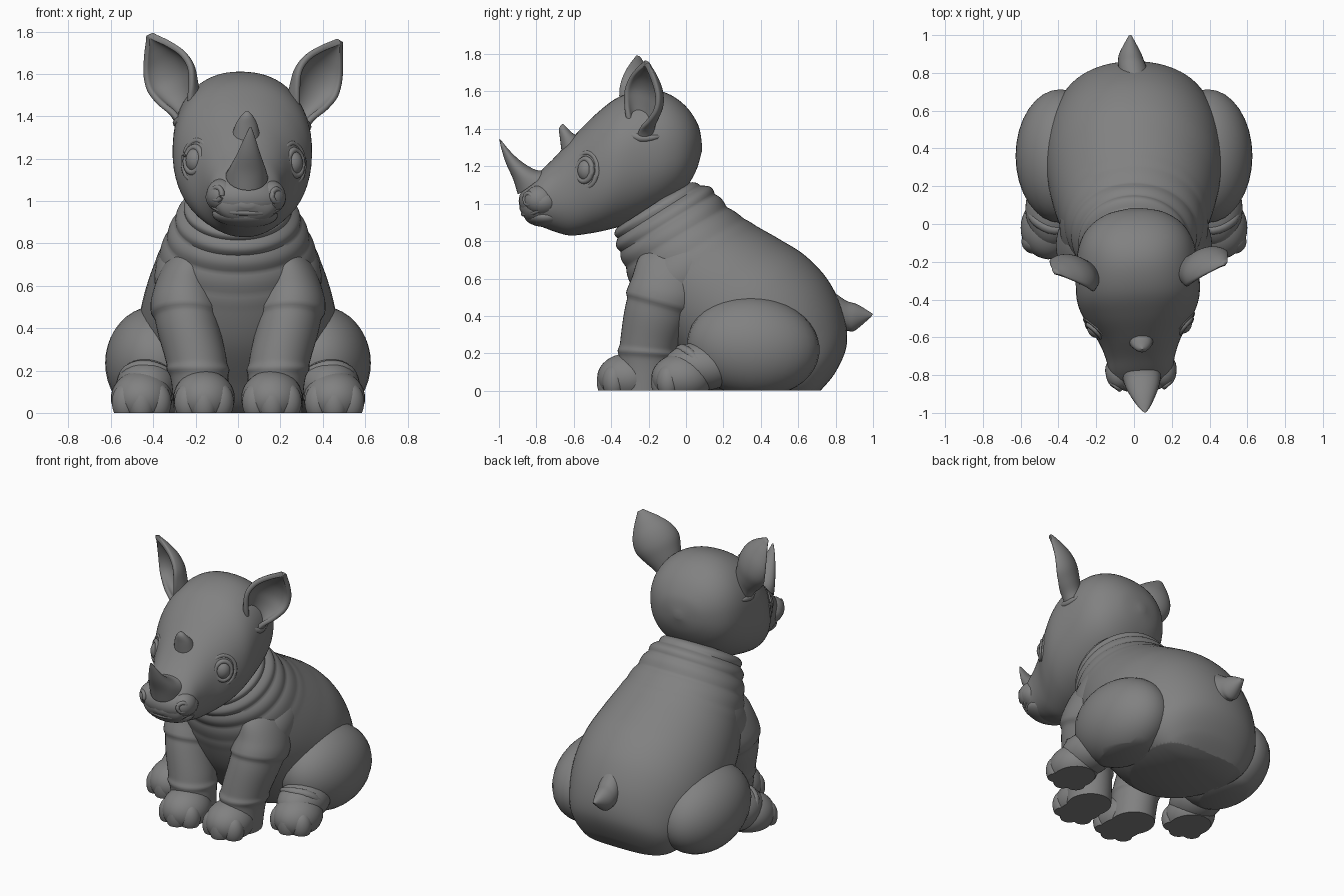
import bpy, bmesh, math
from math import sin, cos, pi, radians, exp
from mathutils import Vector, Matrix

old = bpy.data.objects.get("Cube")
if old:
    bpy.data.objects.remove(old)

GREY = (0.22, 0.22, 0.22, 1)
skin = bpy.data.materials.new("grey clay")
skin.use_nodes = True
skin.diffuse_color = GREY
skin.node_tree.nodes["Principled BSDF"].inputs["Base Color"].default_value = GREY

# Head parts share a slight turn and roll
NECK = Vector((0, -0.25, 1.2))
HEAD = (Matrix.Translation(NECK + Vector((0.015, 0, 0))) @ Matrix.Rotation(radians(3), 4, 'Z')
        @ Matrix.Rotation(radians(1.8), 4, 'Y') @ Matrix.Translation(-NECK))


def finish(name, bm, head=False):
    """Cut at the floor, shade and link the part."""
    if head:
        bm.transform(HEAD)
    cut = bmesh.ops.bisect_plane(bm, geom=bm.verts[:] + bm.edges[:] + bm.faces[:],
                                 plane_co=(0, 0, 0), plane_no=(0, 0, -1), clear_outer=True)
    edges = [e for e in cut["geom_cut"] if isinstance(e, bmesh.types.BMEdge)]
    if edges:
        bmesh.ops.edgenet_fill(bm, edges=edges)
    bmesh.ops.recalc_face_normals(bm, faces=bm.faces[:])
    me = bpy.data.meshes.new(name)
    bm.to_mesh(me)
    bm.free()
    me.materials.append(skin)
    ob = bpy.data.objects.new(name, me)
    bpy.context.collection.objects.link(ob)
    bpy.ops.object.select_all(action='DESELECT')
    ob.select_set(True)
    bpy.context.view_layer.objects.active = ob
    bpy.ops.object.shade_smooth_by_angle(angle=radians(50))
    return ob


def spline(rows, t):
    """Catmull-Rom sample of a list of equal-length rows."""
    i = min(int(t), len(rows) - 2)
    f = t - i
    a, b, c, d = (rows[max(0, min(len(rows) - 1, i + k))] for k in (-1, 0, 1, 2))
    return [0.5 * (2 * q + (r - p) * f + (2 * p - 5 * q + 4 * r - s) * f * f
                   + (3 * q - p - 3 * r + s) * f ** 3) for p, q, r, s in zip(a, b, c, d)]


def loft(name, rows, head=False, side=1, square=1.0, steps=6, ripple=None, n=40):
    """Skin oval sections; each row is x, y1, z1, y2, z2, half width."""
    bm = bmesh.new()
    rings = []
    for k in range((len(rows) - 1) * steps + 1):
        t = k / steps
        x, y1, z1, y2, z2, w = spline(rows, t)
        s = ripple(t) if ripple else 1
        mid = Vector((x * side, (y1 + y2) / 2, (z1 + z2) / 2))
        half = Vector((0, y1 - y2, z1 - z2)) / 2
        ring = []
        for j in range(n):
            c, q = cos(2 * pi * j / n), sin(2 * pi * j / n)
            c, q = (math.copysign(abs(v) ** square, v) for v in (c, q))
            ring.append(bm.verts.new(mid + s * (half * c + Vector((w * q, 0, 0)))))
        rings.append(ring)
    for a, b in zip(rings, rings[1:]):
        for j in range(n):
            bm.faces.new((a[j], a[j - 1], b[j - 1], b[j]))
    bm.faces.new(rings[0])
    bm.faces.new(rings[-1])
    return finish(name, bm, head)


def ball(name, co, size, rot=(0, 0, 0), head=False):
    bm = bmesh.new()
    bmesh.ops.create_uvsphere(bm, u_segments=32, v_segments=20, radius=1)
    turn = Matrix.Rotation(rot[2], 4, 'Z') @ Matrix.Rotation(rot[1], 4, 'Y') @ Matrix.Rotation(rot[0], 4, 'X')
    bm.transform(Matrix.Translation(co) @ turn @ Matrix.Diagonal((*size, 1)))
    return finish(name, bm, head)


def cord(name, pts, r, head=False, closed=False):
    """Tapered round fold through a few points."""
    bm = bmesh.new()
    pts = [Vector(p) for p in pts]
    if closed:
        pts = pts[-1:] + pts + pts[:2]
    lo, hi = (1, len(pts) - 2) if closed else (0, len(pts) - 1)
    count = (hi - lo) * 4
    path = [Vector(spline(pts, lo + k / 4)) for k in range(count + 1)]
    rings = []
    for k, p in enumerate(path):
        d = (path[min(k + 1, count)] - path[max(k - 1, 0)]).normalized()
        u = d.orthogonal() if abs(d.z) > 0.95 else d.cross((0, 0, 1))
        u.normalize()
        v = d.cross(u)
        w = r if closed else r * (0.15 + 0.85 * sin(pi * k / count) ** 0.6)
        rings.append([bm.verts.new(p + w * (u * cos(a * pi / 4) + v * sin(a * pi / 4))) for a in range(8)])
    for a, b in zip(rings, rings[1:]):
        for j in range(8):
            bm.faces.new((a[j], a[j - 1], b[j - 1], b[j]))
    return finish(name, bm, head)


# Torso with neck rolls
loft("torso", [
    (0, 0.00, 1.11, -0.37, 0.87, 0.22), (0, 0.12, 1.08, -0.36, 0.78, 0.275),
    (0, 0.22, 0.98, -0.32, 0.66, 0.335), (0, 0.36, 0.89, -0.27, 0.50, 0.39),
    (0, 0.50, 0.81, -0.18, 0.32, 0.435), (0, 0.64, 0.72, -0.04, 0.15, 0.465),
    (0, 0.76, 0.59, 0.08, 0.02, 0.465), (0, 0.84, 0.42, 0.22, -0.04, 0.43),
    (0, 0.86, 0.25, 0.40, -0.07, 0.37), (0, 0.80, 0.10, 0.53, -0.09, 0.28),
    (0, 0.71, -0.01, 0.62, -0.10, 0.16)],
    square=0.98, steps=12, n=64,
    ripple=lambda t: 1 + 0.08 * abs(sin(pi * t * 1.5)) * max(0, 1 - t / 3.1))

# Tail
loft("tail", [(0, 0.80, 0.52, 0.80, 0.30, 0.08), (-0.015, 0.86, 0.48, 0.86, 0.32, 0.07),
              (-0.02, 0.92, 0.46, 0.90, 0.32, 0.055), (-0.02, 1.0, 0.41, 0.985, 0.39, 0.01)], n=24)

# Skull, jaw and snout
loft("head", [
    (0, 0.085, 1.32, 0.085, 1.28, 0.02), (0, 0.065, 1.42, 0.05, 1.17, 0.15),
    (0, 0.00, 1.52, -0.02, 1.06, 0.25), (0, -0.10, 1.59, -0.12, 0.98, 0.305),
    (0, -0.22, 1.61, -0.28, 0.90, 0.325), (0, -0.36, 1.57, -0.42, 0.86, 0.325),
    (0, -0.48, 1.48, -0.52, 0.84, 0.285), (0, -0.60, 1.36, -0.62, 0.83, 0.22),
    (0, -0.70, 1.25, -0.70, 0.85, 0.185), (0, -0.79, 1.16, -0.78, 0.88, 0.165),
    (0, -0.86, 1.07, -0.85, 0.91, 0.13), (0, -0.89, 1.0, -0.89, 0.97, 0.03)],
    head=True, square=0.9, n=56)
ball("muzzle", (0, -0.77, 1.015), (0.19, 0.125, 0.105), head=True)
ball("lower_lip", (0, -0.75, 0.935), (0.155, 0.115, 0.06), head=True)
cord("lip_fold", [(-0.18, -0.74, 1.0), (-0.13, -0.825, 0.955), (0, -0.87, 0.945),
                  (0.13, -0.825, 0.955), (0.18, -0.74, 1.0)], 0.014, True)

# Horns
loft("front_horn", [(0, -0.90, 1.05, -0.73, 1.18, 0.10), (0, -0.925, 1.13, -0.80, 1.18, 0.085),
                    (0, -0.965, 1.22, -0.88, 1.225, 0.055), (0, -0.99, 1.30, -0.945, 1.285, 0.028),
                    (0, -1.0, 1.35, -0.99, 1.34, 0.006)], head=True, n=28)
loft("rear_horn", [(0, -0.665, 1.27, -0.58, 1.36, 0.065), (0, -0.675, 1.35, -0.61, 1.38, 0.05),
                   (0, -0.68, 1.40, -0.635, 1.405, 0.028), (0, -0.665, 1.425, -0.655, 1.425, 0.006)],
     head=True, n=20)


def ear(name, side):
    """Cupped leaf that is tubular at its root."""
    root, tip = Vector((0.23 * side, -0.245, 1.38)), Vector((0.455 * side, -0.24, 1.77))
    axis = (tip - root).normalized()
    face = Vector((0.65 * side, -0.75, 0.1))
    face = (face - axis * face.dot(axis)).normalized()
    wide = axis.cross(face)
    shape = [(0.07, 2.7), (0.075, 2.5), (0.105, 1.95), (0.13, 1.6), (0.118, 1.4), (0.07, 1.3), (0.008, 1.2)]
    bm = bmesh.new()
    grid = []
    for k in range(25):
        w, arc = spline(shape, k / 4)
        row = []
        for j in range(17):
            a = (j / 8 - 1) * arc
            row.append(bm.verts.new(root.lerp(tip, k / 24) + wide * w * sin(a) - face * w * 0.75 * (cos(a) - 0.25)))
        grid.append(row)
    for a, b in zip(grid, grid[1:]):
        for j in range(16):
            bm.faces.new((a[j], a[j + 1], b[j + 1], b[j]))
    ob = finish(name, bm, True)
    thick = ob.modifiers.new("thickness", 'SOLIDIFY')
    thick.thickness = 0.03
    thick.offset = 0
    smooth = ob.modifiers.new("rounding", 'SUBSURF')
    smooth.levels = smooth.render_levels = 1


def leg_folds(t):
    """Overhanging elbow sleeve and a soft ankle roll."""
    sleeve = 0.8 if t < 2.5 else 0.12
    return 1 + 0.08 * exp(-((t - 2.5) / sleeve) ** 2) + 0.06 * exp(-((t - 4.5) / 0.16) ** 2)


for side, label in ((1, "left"), (-1, "right")):
    ear(label + "_ear", side)
    cord(label + "_ear_fold", [(side * 0.17, -0.36, 1.49), (side * 0.25, -0.35, 1.41), (side * 0.305, -0.26, 1.36),
                               (side * 0.30, -0.15, 1.37)], 0.024, True)

    # Eye with lids
    eye = Vector((side * 0.225, -0.54, 1.185))
    ball(label + "_eye", eye, (0.052, 0.052, 0.062), head=True)
    out = Vector((side * 0.72, -0.69, 0.1)).normalized()
    across = out.cross((0, 0, 1)).normalized()
    up = across.cross(out)
    for part, size, r in (("eyelid", 0.05, 0.016), ("brow_fold", 0.078, 0.014)):
        cord(f"{label}_{part}", [eye + out * (0.045 - size * 0.5) + across * size * cos(a * pi / 4)
                                 + up * size * 1.2 * sin(a * pi / 4) for a in range(8)], r, True, True)
    # Nostril wing and rim
    ball(label + "_nostril_wing", (side * 0.115, -0.787, 1.025), (0.072, 0.085, 0.077), head=True)
    cord(label + "_nostril", [(side * (0.14 + 0.022 * cos(a * pi / 3)), -0.85 + 0.02 * cos(a * pi / 3),
                               1.03 + 0.03 * sin(a * pi / 3)) for a in range(6)], 0.013, True, True)

    # Front leg and shoulder
    loft(label + "_front_leg", [
        (0.15, -0.10, 0.84, 0.08, 0.86, 0.04), (0.22, -0.24, 0.73, 0.14, 0.70, 0.12),
        (0.25, -0.285, 0.59, 0.09, 0.50, 0.15), (0.235, -0.325, 0.45, 0.01, 0.36, 0.15),
        (0.20, -0.35, 0.28, -0.04, 0.24, 0.145), (0.18, -0.36, 0.15, -0.06, 0.14, 0.135),
        (0.17, -0.36, -0.02, -0.08, -0.02, 0.13)], side=side, steps=12, ripple=leg_folds)
    ball(label + "_shoulder", (side * 0.245, 0.0, 0.635), (0.15, 0.28, 0.17), (radians(38), 0, 0))
    # Hind leg
    ball(label + "_thigh", (side * 0.39, 0.36, 0.235), (0.237, 0.355, 0.268), (radians(-6), 0, 0))
    ball(label + "_shank", (side * 0.43, 0.08, 0.13), (0.145, 0.2, 0.13))
    cord(label + "_hock_fold", [(side * 0.31, 0.0, 0.19), (side * 0.42, -0.03, 0.22),
                                (side * 0.52, 0.02, 0.20), (side * 0.565, 0.1, 0.12)], 0.03)
    # Feet with three rounded toes each
    for part, x, y in (("front", 0.16, -0.31), ("hind", 0.455, -0.02)):
        ball(f"{label}_{part}_foot", (side * x, y, 0.07), (0.145, 0.165, 0.13))
        for k in (-1, 0, 1):
            ball(f"{label}_{part}_toe", (side * x + 0.077 * k, y - 0.105 + 0.03 * abs(k), 0.05),
                 (0.064, 0.062, 0.10 - 0.01 * abs(k)), (0, 0, 0.5 * k))
